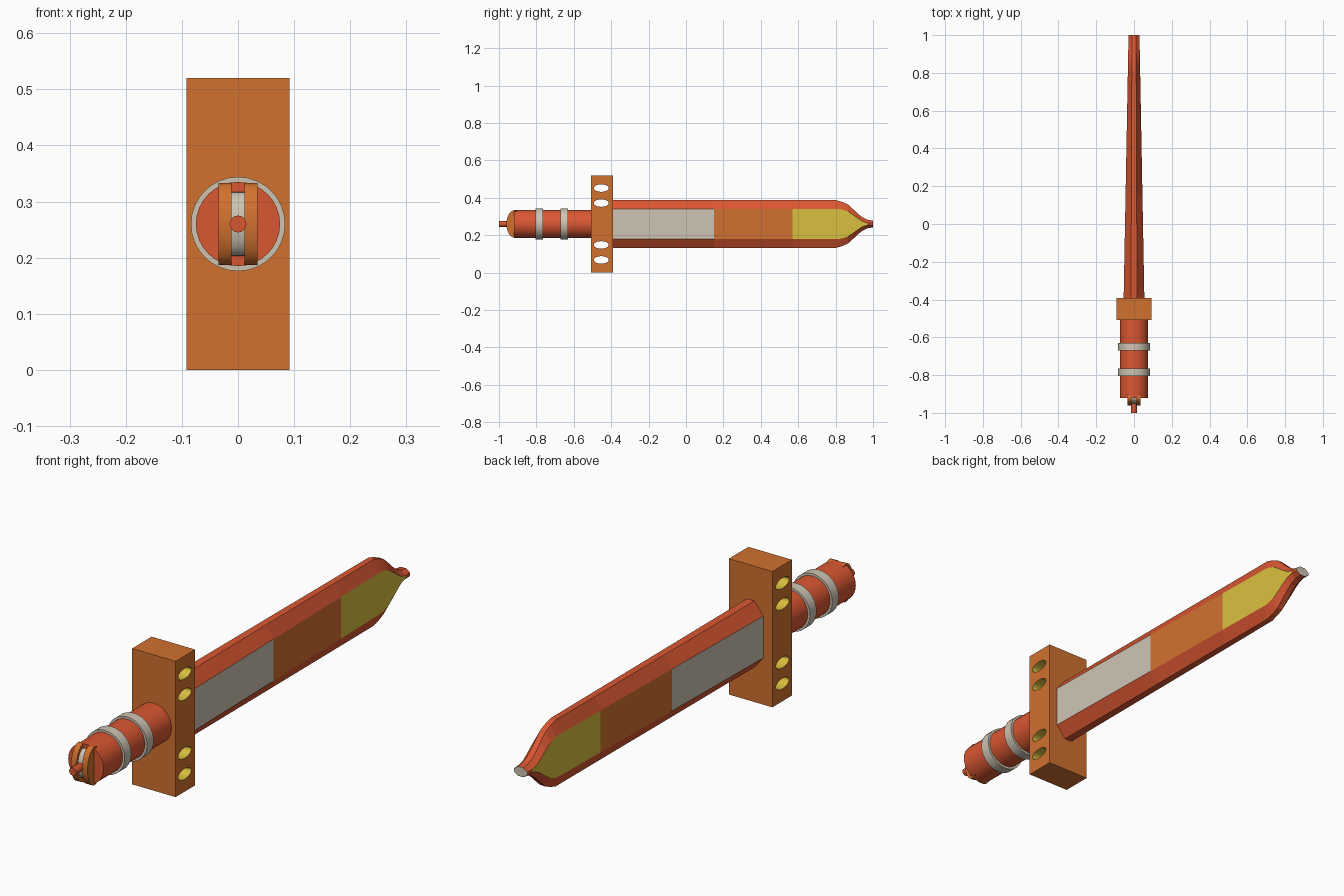
import bpy, bmesh, math
from mathutils import Matrix

if "Cube" in bpy.data.objects:
    bpy.data.objects.remove(bpy.data.objects["Cube"])

CZ = 0.26  # height of the long axis


def mat(name, rgb):
    m = bpy.data.materials.new(name)
    m.diffuse_color = (*rgb, 1)
    m.use_nodes = True
    m.node_tree.nodes["Principled BSDF"].inputs["Base Color"].default_value = m.diffuse_color
    return m


RED = mat("red", (0.70, 0.095, 0.032))
ORANGE = mat("orange", (0.64, 0.165, 0.028))
GREY = mat("warm_grey", (0.62, 0.55, 0.45))
YELLOW = mat("yellow", (0.70, 0.52, 0.05))


def finish(name, bm, mats, smooth=False):
    bmesh.ops.recalc_face_normals(bm, faces=bm.faces)
    me = bpy.data.meshes.new(name)
    bm.to_mesh(me)
    bm.free()
    for m in mats:
        me.materials.append(m)
    ob = bpy.data.objects.new(name, me)
    bpy.context.collection.objects.link(ob)
    if smooth:
        bpy.ops.object.select_all(action='DESELECT')
        ob.select_set(True)
        bpy.context.view_layer.objects.active = ob
        bpy.ops.object.shade_smooth_by_angle(angle=math.radians(35))
    return ob


def rod(name, y0, y1, r, m, sides=32):
    """Cylinder along the y axis."""
    bm = bmesh.new()
    mx = Matrix.Translation((0, (y0 + y1) / 2, CZ)) @ Matrix.Rotation(math.pi / 2, 4, 'X')
    bmesh.ops.create_cone(bm, cap_ends=True, segments=sides, radius1=r, radius2=r,
                          depth=y1 - y0, matrix=mx)
    return finish(name, bm, [m], True)


def disc(name, x, width, depth, height, m):
    """Elliptical disc facing x, half sunk in the handle end."""
    bm = bmesh.new()
    mx = (Matrix.Translation((x, -0.918, CZ)) @ Matrix.Diagonal((1, depth, height, 1))
          @ Matrix.Rotation(math.pi / 2, 4, 'Y'))
    bmesh.ops.create_cone(bm, cap_ends=True, segments=32, radius1=1, radius2=1,
                          depth=width, matrix=mx)
    return finish(name, bm, [m], True)


# Handle, its two bands and the pommel
rod("handle", -0.92, -0.50, 0.075, RED)
for i, y in enumerate((-0.785, -0.65)):
    rod(f"handle_band_{i + 1}", y - 0.02, y + 0.02, 0.084, GREY)
for side, x in (("left", -0.0235), ("right", 0.0235)):
    disc(f"pommel_disc_{side}", x, 0.023, 0.042, 0.073, ORANGE)
disc("pommel_core", 0, 0.024, 0.034, 0.057, GREY)
rod("pommel_peg", -1.0, -0.94, 0.015, RED, 16)

# Guard: block with four oval through-holes, yellow inside
bm = bmesh.new()
bmesh.ops.create_cube(bm, size=1, matrix=Matrix.Translation((0, -0.45, CZ))
                      @ Matrix.Diagonal((0.184, 0.118, 0.52, 1)))
guard = finish("guard", bm, [ORANGE, YELLOW])
bm = bmesh.new()
for dz in (-0.192, -0.112, 0.112, 0.192):
    bmesh.ops.create_cone(bm, cap_ends=True, segments=24, radius1=1, radius2=1, depth=0.4,
                          matrix=Matrix.Translation((0, -0.453, CZ + dz))
                          @ Matrix.Diagonal((1, 0.04, 0.02, 1))
                          @ Matrix.Rotation(math.pi / 2, 4, 'Y'))
cutter = finish("hole_cutter", bm, [])
mod = guard.modifiers.new("holes", 'BOOLEAN')
mod.object, mod.operation, mod.solver = cutter, 'DIFFERENCE', 'EXACT'
bpy.context.view_layer.objects.active = guard
bpy.ops.object.modifier_apply(modifier="holes")
bpy.data.objects.remove(cutter)
for p in guard.data.polygons:
    c = p.center
    inside = abs(c.x) < 0.09 and abs(c.y + 0.45) < 0.057 and 0.01 < c.z < 0.51
    p.material_index = 1 if inside else 0

# Blade: eight-sided section lofted along y -> (y, half height, half panel height)
stations = [(-0.40, 0.127, 0.08), (0.15, 0.127, 0.08), (0.57, 0.127, 0.08),
            (0.805, 0.127, 0.08), (0.835, 0.118, 0.078), (0.865, 0.105, 0.068),
            (0.895, 0.078, 0.048), (0.92, 0.054, 0.029), (0.945, 0.035, 0.013),
            (0.97, 0.023, 0.006), (1.0, 0.018, 0.006)]
bm = bmesh.new()
rings = []
for y, h, p in stations:
    t = (y + 0.4) / 1.4
    w, r = 0.055 - 0.026 * t, 0.016 - 0.005 * t
    section = [(w, -p), (w, p), (r, h), (-r, h), (-w, p), (-w, -p), (-r, -h), (r, -h)]
    rings.append([bm.verts.new((x, y, CZ + z)) for x, z in section])
for s, (a, b) in enumerate(zip(rings, rings[1:])):
    for i in range(8):
        j = (i + 1) % 8
        f = bm.faces.new((a[i], a[j], b[j], b[i]))
        if i in (0, 4) and s < 9:  # the side panels change colour along the blade
            f.material_index = (1, 2)[s] if s < 2 else 3
bm.faces.new(rings[0])
bm.faces.new(rings[-1]).material_index = 1  # grey tip
finish("blade", bm, [RED, GREY, ORANGE, YELLOW], False)
